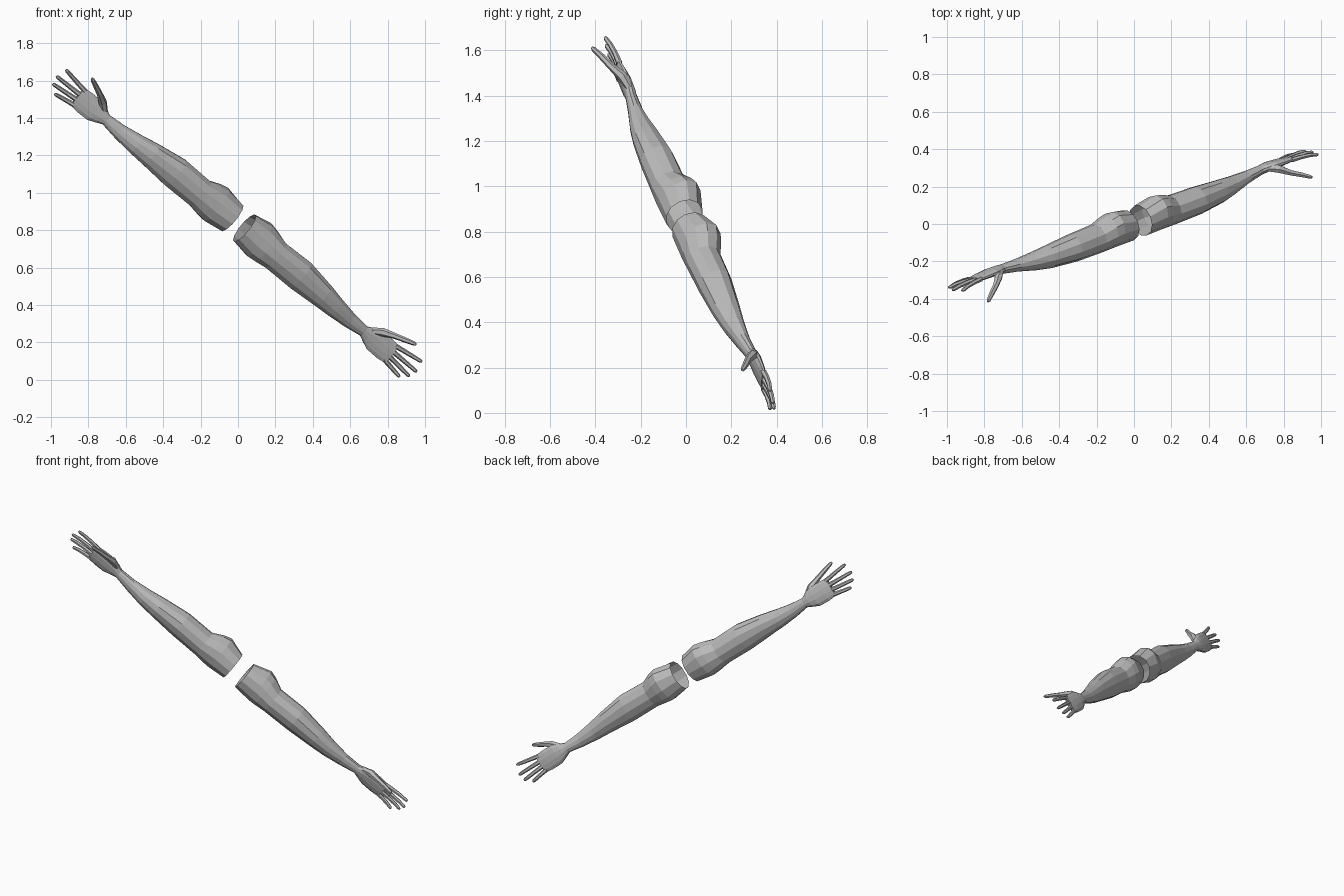
import bpy, bmesh, math
from mathutils import Vector

cube = bpy.data.objects.get("Cube")
if cube:
    bpy.data.objects.remove(cube, do_unlink=True)

skin = bpy.data.materials.new("plain_grey")
skin.use_nodes = True
GREY = (0.5, 0.5, 0.5, 1)
skin.diffuse_color = GREY
skin.node_tree.nodes["Principled BSDF"].inputs["Base Color"].default_value = GREY

# Arm frame: along the limb, towards the thumb side, towards the palm side
ALONG = Vector((0.741, 0.284, -0.608)).normalized()
THUMB = Vector((0.634, 0, 0.773)).normalized()
PALM = ALONG.cross(THUMB).normalized()
if PALM.y > 0:
    PALM.negate()
CENTRE = Vector((0, 0, 0.835))


def place(side, p):
    """Local (along, thumbward, palmward) to world; side mirrors the limb."""
    return CENTRE + ALONG * (side * p[0]) + THUMB * p[1] + PALM * p[2]


def loft(name, rings, side, cap_start=False, cap_end=True):
    """Skin a list of equal rings of local points into one object."""
    bm = bmesh.new()
    loops = [[bm.verts.new(place(side, p)) for p in ring] for ring in rings]
    n = len(loops[0])
    for lo, hi in zip(loops, loops[1:]):
        for i in range(n):
            j = (i + 1) % n
            bm.faces.new((lo[i], lo[j], hi[j], hi[i]))
    if cap_start:
        bm.faces.new(loops[0])
    if cap_end:
        bm.faces.new(loops[-1])
    bmesh.ops.recalc_face_normals(bm, faces=bm.faces)
    mesh = bpy.data.meshes.new(name)
    bm.to_mesh(mesh)
    bm.free()
    mesh.materials.append(skin)
    obj = bpy.data.objects.new(name, mesh)
    bpy.context.collection.objects.link(obj)


def section(s, low, high, mid, depth, egg=0.0, bump=0.0, sides=12):
    """Oval ring from low to high across, fuller on the thumb side by egg."""
    ring = []
    for i in range(sides):
        t = math.tau * (i + 0.5) / sides
        c, d = math.cos(t), math.sin(t)
        a = (low + high) / 2 + (high - low) / 2 * c * 1.03
        b = mid + depth * d * (1 + egg * c) * 1.03
        push = bump * max(0, c * 0.7 - d * 0.7) ** 2
        ring.append((s, a + push, b - push))
    return ring


def digit(name, path, radii, side, sides=6):
    """Tapered finger following a path of local points."""
    pts = [Vector(p) for p in path]
    rings = []
    for i, p in enumerate(pts):
        d = (pts[min(i + 1, len(pts) - 1)] - pts[max(i - 1, 0)]).normalized()
        x = d.cross(Vector((0, 0, 1))).normalized()
        y = d.cross(x)
        rings.append([p + (x * math.cos(k * math.tau / sides)
                           + y * math.sin(k * math.tau / sides)) * radii[i]
                      for k in range(sides)])
    loft(name, rings, side, cap_start=True)


# along, low edge, high edge, depth centre, half depth, egg, elbow bump
FOREARM = [
    (0.045, -0.085, 0.094, -0.006, 0.083),
    (0.155, -0.102, 0.102, -0.012, 0.088, 0, 0.018),
    (0.20, -0.098, 0.096, -0.008, 0.085, 0, 0.014),
    (0.27, -0.088, 0.081, 0.0, 0.077, 0.1),
    (0.45, -0.089, 0.086, 0.0, 0.073, 0.15),
    (0.62, -0.078, 0.060, 0.0, 0.060, 0.15),
    (0.72, -0.073, 0.040, -0.004, 0.048, 0.1),
    (0.83, -0.063, 0.022, -0.014, 0.033),
    (0.93, -0.048, 0.014, -0.024, 0.025),
]
HAND = [
    FOREARM[-1],
    (0.965, -0.064, 0.030, -0.027, 0.025),
    (1.01, -0.082, 0.046, -0.028, 0.023),
    (1.08, -0.084, 0.046, -0.027, 0.018),
    (1.135, -0.078, 0.041, -0.025, 0.013),
]
# base along, base across, tip along, tip across, tip depth
FINGERS = {
    "index_finger": (1.12, 0.029, 1.284, 0.053, -0.008),
    "middle_finger": (1.13, -0.003, 1.300, -0.006, -0.017),
    "ring_finger": (1.13, -0.035, 1.286, -0.050, -0.026),
    "little_finger": (1.12, -0.065, 1.244, -0.085, -0.020),
}

for label, side in (("left", 1), ("right", -1)):
    loft(label + "_forearm", [section(*r) for r in FOREARM], side, cap_end=False)
    loft(label + "_hand", [section(*r) for r in HAND], side)
    for name, (s0, a0, s1, a1, b1) in FINGERS.items():
        base, tip = Vector((s0, a0, -0.025)), Vector((s1, a1, b1))
        arch = Vector((0, 0, -0.005))
        path = [base, base.lerp(tip, 0.35) + arch, base.lerp(tip, 0.7) + arch,
                base.lerp(tip, 0.94), tip]
        digit(f"{label}_{name}", path, (0.014, 0.0125, 0.0115, 0.010, 0.006), side)
    thumb = [(0.965, 0.012, -0.025), (1.01, 0.043, -0.008), (1.065, 0.068, 0.03),
             (1.12, 0.088, 0.058), (1.16, 0.102, 0.081), (1.17, 0.105, 0.086)]
    digit(label + "_thumb", thumb, (0.018, 0.023, 0.016, 0.014, 0.011, 0.006), side)
